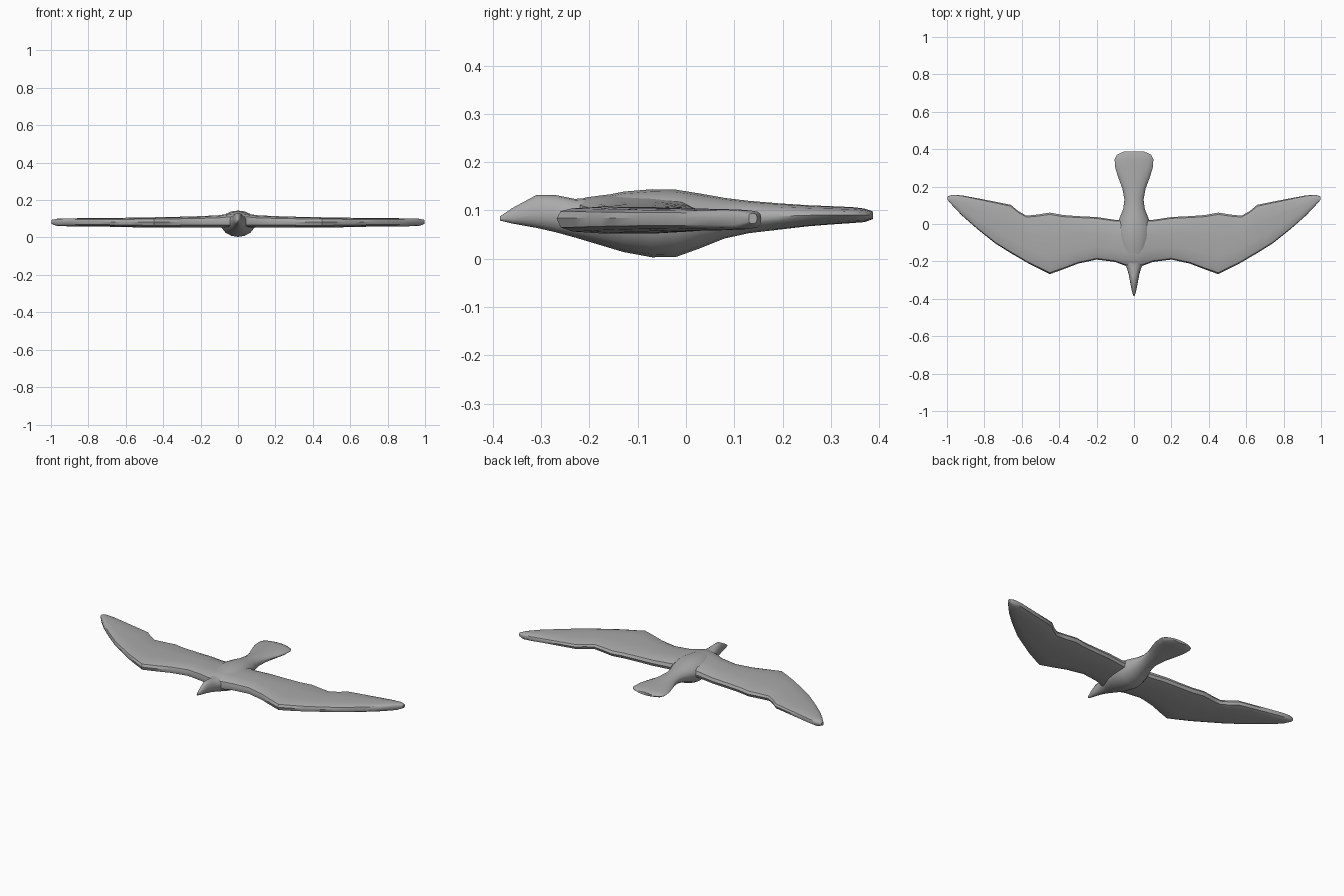
import bpy, bmesh, math

grey = bpy.data.materials.new("plumage grey")
grey.diffuse_color = (0.4, 0.4, 0.4, 1)


def loft(name, rings):
    """Skin a row of equal-length closed rings and cap both ends."""
    bm = bmesh.new()
    rows = [[bm.verts.new(p) for p in ring] for ring in rings]
    n = len(rows[0])
    for a, b in zip(rows, rows[1:]):
        for i in range(n):
            j = (i + 1) % n
            bm.faces.new((a[i], a[j], b[j], b[i]))
    bm.faces.new(rows[0])
    bm.faces.new(rows[-1])
    bmesh.ops.recalc_face_normals(bm, faces=bm.faces)
    mesh = bpy.data.meshes.new(name)
    bm.to_mesh(mesh)
    bm.free()
    mesh.materials.append(grey)
    ob = bpy.data.objects.new(name, mesh)
    bpy.context.collection.objects.link(ob)
    bpy.ops.object.select_all(action='DESELECT')
    ob.select_set(True)
    bpy.context.view_layer.objects.active = ob
    bpy.ops.object.shade_smooth_by_angle(angle=math.radians(40))
    return ob


# Body from beak to tail fan: y, half width, bottom, widest height, top
BODY = [
    (-0.385, 0.003, 0.079, 0.083, 0.088), (-0.36, 0.011, 0.073, 0.085, 0.105),
    (-0.31, 0.021, 0.064, 0.092, 0.132), (-0.27, 0.028, 0.055, 0.092, 0.132),
    (-0.23, 0.040, 0.044, 0.088, 0.124), (-0.19, 0.060, 0.032, 0.085, 0.127),
    (-0.13, 0.084, 0.014, 0.082, 0.139), (-0.07, 0.094, 0.003, 0.080, 0.144),
    (-0.02, 0.092, 0.004, 0.080, 0.143), (0.03, 0.078, 0.022, 0.082, 0.135),
    (0.08, 0.058, 0.042, 0.084, 0.126), (0.13, 0.051, 0.053, 0.086, 0.120),
    (0.19, 0.062, 0.060, 0.088, 0.115), (0.25, 0.085, 0.067, 0.090, 0.111),
    (0.30, 0.100, 0.071, 0.091, 0.109), (0.345, 0.104, 0.074, 0.091, 0.107),
    (0.37, 0.092, 0.076, 0.091, 0.104), (0.387, 0.055, 0.082, 0.091, 0.098),
]


def body_ring(y, w, lo, mid, hi, n=16):
    ring = []
    for k in range(n):
        a = 2 * math.pi * k / n
        s = math.sin(a)
        ring.append((w * math.cos(a), y, mid + s * (hi - mid if s > 0 else mid - lo)))
    return ring


loft("body", [body_ring(*s) for s in BODY])

# Wing, root to tip: x, leading y, trailing y, bottom, top
WING = [
    (0.00, -0.235, 0.035, 0.054, 0.134), (0.05, -0.222, 0.022, 0.054, 0.127),
    (0.10, -0.203, 0.022, 0.054, 0.119), (0.20, -0.190, 0.037, 0.054, 0.114),
    (0.30, -0.212, 0.042, 0.053, 0.111), (0.38, -0.243, 0.048, 0.052, 0.109),
    (0.45, -0.268, 0.061, 0.052, 0.108), (0.52, -0.233, 0.050, 0.053, 0.107),
    (0.575, -0.205, 0.044, 0.055, 0.106), (0.62, -0.178, 0.070, 0.056, 0.105),
    (0.66, -0.155, 0.103, 0.057, 0.105), (0.74, -0.105, 0.119, 0.058, 0.104),
    (0.84, -0.025, 0.138, 0.059, 0.103), (0.92, 0.045, 0.153, 0.060, 0.102),
    (0.97, 0.098, 0.156, 0.062, 0.100), (0.998, 0.130, 0.147, 0.073, 0.094),
]
# Aerofoil: fraction of chord, fraction of thickness
FOIL = [(0.025, 0.6), (0.10, 0.86), (0.30, 1), (0.60, 1), (0.86, 0.85), (0.97, 0.55)]


def wing_ring(x, front, back, lo, hi):
    mid, chord = 0.084, back - front
    ring = [(x, front, mid)]
    ring += [(x, front + f * chord, mid + t * (hi - mid)) for f, t in FOIL]
    ring += [(x, back, mid)]
    ring += [(x, front + f * chord, mid - t * (mid - lo)) for f, t in reversed(FOIL)]
    return ring


left = [wing_ring(-s[0], *s[1:]) for s in reversed(WING[1:])]
loft("wings", left + [wing_ring(*s) for s in WING])
